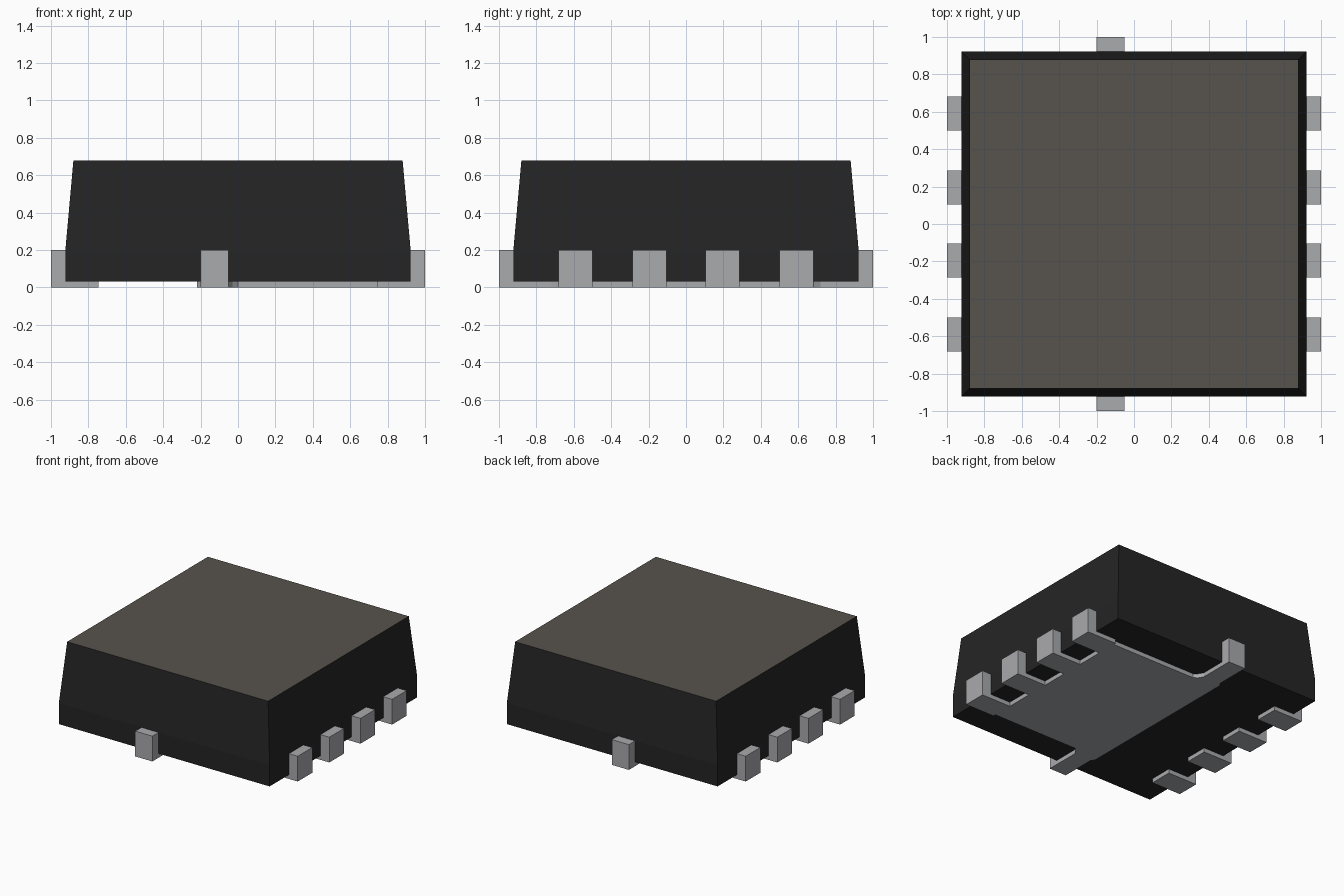
import bpy, bmesh, math
from mathutils import Matrix

if "Cube" in bpy.data.objects:
    bpy.data.objects.remove(bpy.data.objects["Cube"])


def material(name, color):
    m = bpy.data.materials.new(name)
    m.diffuse_color = (*color, 1)
    m.use_nodes = True
    m.node_tree.nodes["Principled BSDF"].inputs["Base Color"].default_value = m.diffuse_color
    return m


BODY = material("black_plastic", (0.018, 0.018, 0.018))
TOP = material("warm_grey_top", (0.095, 0.087, 0.074))
METAL = material("tinned_metal", (0.40, 0.405, 0.42))


def make_object(name, bm, *mats):
    bmesh.ops.recalc_face_normals(bm, faces=bm.faces)
    mesh = bpy.data.meshes.new(name)
    bm.to_mesh(mesh)
    bm.free()
    for m in mats:
        mesh.materials.append(m)
    obj = bpy.data.objects.new(name, mesh)
    bpy.context.collection.objects.link(obj)
    return obj


def prism(points, offset):
    """Extrude a closed outline by an offset vector."""
    bm = bmesh.new()
    face = bm.faces.new([bm.verts.new(p) for p in points])
    new = bmesh.ops.extrude_face_region(bm, geom=[face])["geom"]
    bmesh.ops.translate(bm, vec=offset,
                        verts=[v for v in new if isinstance(v, bmesh.types.BMVert)])
    return bm


# Package body: straight lower band, tapered upper part, differently coloured top
def ring(bm, half, z):
    return [bm.verts.new((sx * half, sy * half, z))
            for sx, sy in ((-1, -1), (1, -1), (1, 1), (-1, 1))]


bm = bmesh.new()
rings = [ring(bm, h, z) for h, z in ((0.923, 0.033), (0.923, 0.2), (0.88, 0.68))]
for lower, upper in zip(rings, rings[1:]):
    for i in range(4):
        j = (i + 1) % 4
        bm.faces.new((lower[i], lower[j], upper[j], upper[i]))
bm.faces.new(rings[0][::-1])
bm.faces.new(rings[-1]).material_index = 1
make_object("package_body", bm, BODY, TOP)


# L-shaped lead: flat foot under the body and an upright post outside it
def lead(name, inner, width, center, angle):
    profile = [(inner, 0), (1, 0), (1, 0.2), (0.923, 0.2), (0.923, 0.033), (inner, 0.033)]
    bm = prism([(x, center - width / 2, z) for x, z in profile], (0, width, 0))
    bm.transform(Matrix.Rotation(angle, 4, 'Z'))
    make_object(name, bm, METAL)


for i, y in enumerate((-0.59, -0.195, 0.195, 0.59)):
    lead(f"right_lead_{i + 1}", 0.745, 0.182, y, 0)
    lead(f"left_lead_{i + 1}", 0.745, 0.182, y, math.pi)
lead("back_lead", 0.72, 0.15, 0.125, math.pi / 2)
lead("front_lead", 0.72, 0.15, -0.125, -math.pi / 2)

# Thermal pad with sloped shoulders leading into the front and back leads
half = [(0.745, 0.66), (0.0, 0.66), (-0.03, 0.685), (-0.05, 0.72),
        (-0.2, 0.72), (-0.22, 0.70)]
outline = half + [(x, -y) for x, y in reversed(half)]
make_object("thermal_pad", prism([(x, y, 0) for x, y in outline], (0, 0, 0.033)), METAL)
